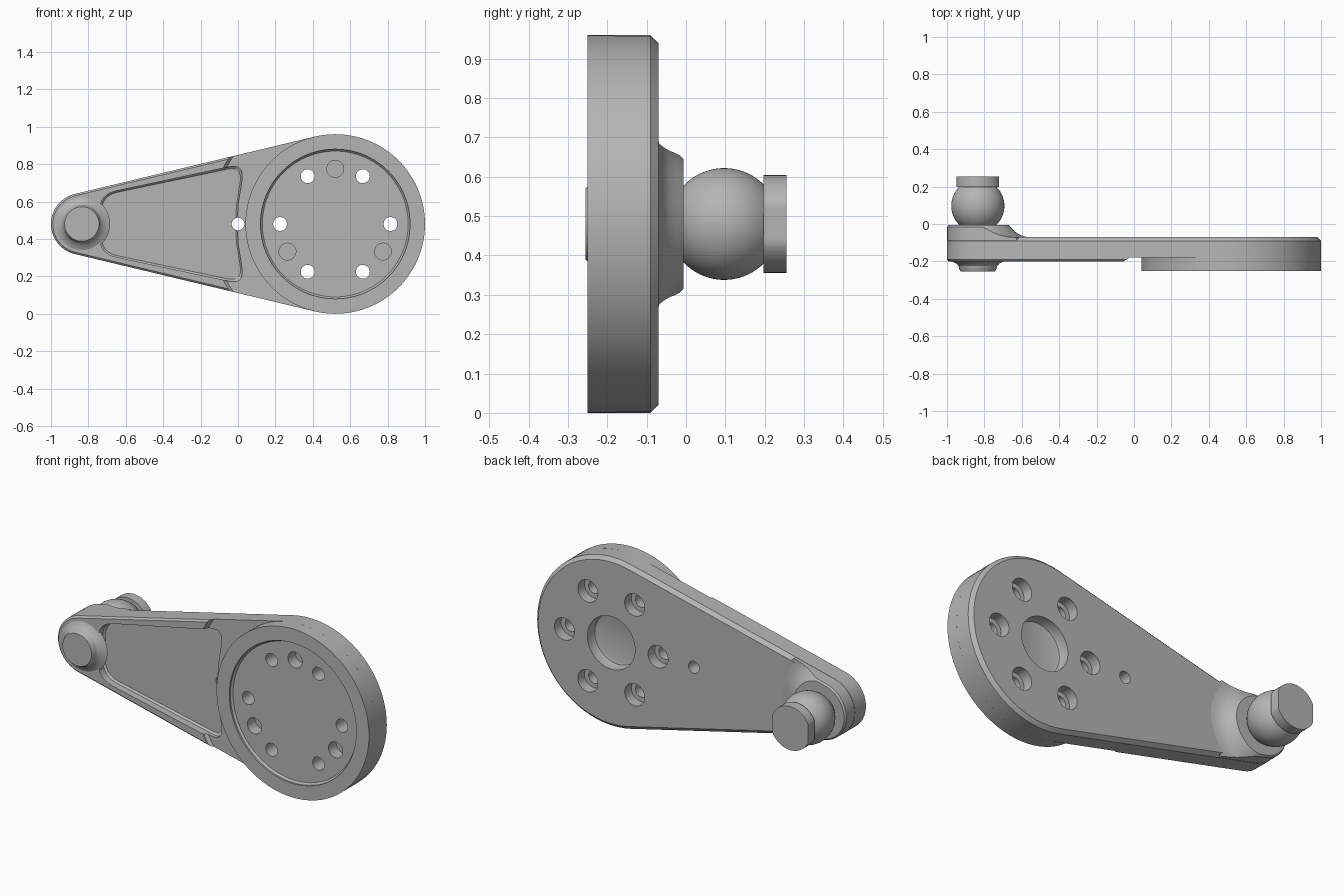
import bpy, bmesh, math

if "Cube" in bpy.data.objects:
    bpy.data.objects.remove(bpy.data.objects["Cube"])

ZC = 0.48                      # height of the centre line
BIG_X, BIG_R = 0.52, 0.48      # hub end
TIP_X, TIP_R = -0.835, 0.165   # ball stud end

grey = bpy.data.materials.new("metal_grey")
grey.diffuse_color = (0.46, 0.46, 0.46, 1)
grey.use_nodes = True
grey.node_tree.nodes["Principled BSDF"].inputs["Base Color"].default_value = grey.diffuse_color


def circle(cx, r, cz=ZC, n=64):
    return [(cx + r * math.cos(2 * math.pi * i / n),
             cz + r * math.sin(2 * math.pi * i / n)) for i in range(n)]


def hull(inset=0.0):
    """Outline around both end circles, moved inwards by inset."""
    phi = math.acos((TIP_R - BIG_R) / (BIG_X - TIP_X))
    pts = []
    for cx, r, a0, a1, n in ((BIG_X, BIG_R, -phi, phi, 40),
                             (TIP_X, TIP_R, phi, 2 * math.pi - phi, 28)):
        for i in range(n + 1):
            a = a0 + (a1 - a0) * i / n
            pts.append((cx + (r - inset) * math.cos(a), ZC + (r - inset) * math.sin(a)))
    return pts


def loft(name, rings):
    """Solid through (outline, y) rings stacked along y."""
    bm = bmesh.new()
    loops = [[bm.verts.new((x, y, z)) for x, z in pts] for pts, y in rings]
    n = len(loops[0])
    for a, b in zip(loops, loops[1:]):
        for i in range(n):
            j = (i + 1) % n
            bm.faces.new((a[i], a[j], b[j], b[i]))
    bm.faces.new(loops[0])
    bm.faces.new(loops[-1])
    bmesh.ops.recalc_face_normals(bm, faces=bm.faces[:])
    me = bpy.data.meshes.new(name)
    bm.to_mesh(me)
    bm.free()
    me.materials.append(grey)
    ob = bpy.data.objects.new(name, me)
    bpy.context.collection.objects.link(ob)
    return ob


def lathe(name, cx, profile, cz=ZC, n=64):
    return loft(name, [(circle(cx, r, cz, n), y) for r, y in profile])


def boolean(ob, tool, op='DIFFERENCE'):
    m = ob.modifiers.new("cut", 'BOOLEAN')
    m.operation, m.object, m.solver = op, tool, 'EXACT'
    bpy.context.view_layer.objects.active = ob
    bpy.ops.object.modifier_apply(modifier=m.name)


def remove(tools):
    for t in tools:
        bpy.data.objects.remove(t)


def rounded(corners, steps=6):
    """Round polygon corners given as (x, z, radius length)."""
    out = []
    for i, (x, z, d) in enumerate(corners):
        if d == 0:
            out.append((x, z))
            continue
        ends = []
        for q in (corners[i - 1], corners[(i + 1) % len(corners)]):
            l = math.hypot(q[0] - x, q[1] - z)
            ends.append((x + (q[0] - x) * d / l, z + (q[1] - z) * d / l))
        (ax, az), (bx, bz) = ends
        for k in range(steps + 1):
            t = k / steps
            out.append(((1 - t) ** 2 * ax + 2 * t * (1 - t) * x + t * t * bx,
                        (1 - t) ** 2 * az + 2 * t * (1 - t) * z + t * t * bz))
    return out


# Main parts: tapered arm plate with chamfered back, and the hub disc
arm = loft("arm", [(hull(0.01), -0.20), (hull(), -0.19), (hull(), -0.09), (hull(0.02), -0.07)])
hub = lathe("hub_disc", BIG_X, [(BIG_R, -0.25), (BIG_R, -0.18)], n=80)

# Step down of the arm front around the hub
step = lathe("step_cutter", BIG_X, [(0.67, -0.3), (0.67, -0.195), (0.655, -0.18)], n=96)
boolean(arm, step)

# Shallow pocket in the arm front
corners = [(-0.74, ZC - 0.158, 0.09), (0.03, ZC - 0.322, 0.08)]
corners += [(-0.005 + 0.5 * z * z, ZC + z, 0) for z in (-0.22, -0.11, 0, 0.11, 0.22)]
corners += [(0.03, ZC + 0.322, 0.08), (-0.74, ZC + 0.158, 0.09)]
outline = rounded(corners)
mid = (-0.35, ZC)
inner = [(mid[0] + (x - mid[0]) * 0.975, mid[1] + (z - mid[1]) * 0.96) for x, z in outline]
pocket = loft("pocket_cutter", [(outline, -0.3), (outline, -0.16), (inner, -0.15)])
boolean(arm, pocket)
remove([step, pocket])

# Hub face recess, screw holes, dowel holes and rear bore
tools = [lathe("recess", BIG_X, [(0.40, -0.3), (0.40, -0.24), (0.39, -0.23)], n=80),
         lathe("rear_bore", BIG_X, [(0.13, -0.135), (0.145, -0.13), (0.15, -0.115), (0.15, 0)]),
         lathe("pin_hole", 0.0, [(0.034, -0.3), (0.034, 0)], n=24)]
for k in range(6):
    a = math.radians(60 * k)
    tools.append(lathe("screw_hole", BIG_X + 0.295 * math.cos(a),
                       [(0.037, -0.3), (0.037, -0.13), (0.063, -0.13), (0.063, 0)],
                       ZC + 0.295 * math.sin(a), 32))
for k in range(3):
    a = math.radians(90 + 120 * k)
    tools.append(lathe("dowel_hole", BIG_X + 0.295 * math.cos(a),
                       [(0.045, -0.3), (0.045, -0.16)], ZC + 0.295 * math.sin(a), 32))
for t in tools:
    boolean(arm, t)
    boolean(hub, t)
remove(tools)

# Raised rear boss with a flared foot, trimmed to the arm outline
flare = [(0.30, -0.12), (0.30, -0.072), (0.255, -0.068), (0.225, -0.058), (0.20, -0.042),
         (0.18, -0.02), (0.165, -0.006)]
boss = lathe("rear_boss", TIP_X, flare)
trim = loft("trim", [(hull(0.001), -0.15), (hull(0.001), -0.016), (hull(0.01), -0.005)])
boolean(boss, trim, 'INTERSECT')
remove([trim])

# Front button on the tip
button = lathe("front_button", TIP_X, [(0.15, -0.195), (0.135, -0.202), (0.115, -0.212), (0.103, -0.225),
                                       (0.10, -0.238), (0.092, -0.255)])

# Ball stud
ball = lathe("ball", TIP_X, [(math.sqrt(0.142 ** 2 - (y - 0.097) ** 2), y) for y in
                             [0.097 + 0.142 * math.sin(math.radians(-62 + 107.5 * i / 24))
                              for i in range(25)]])

# Stud head: round with two side flats
flat = 0.113
head_outline = [(TIP_X + max(-flat, min(flat, x - TIP_X)), z) for x, z in circle(TIP_X, 0.124)]
head = loft("stud_head", [(head_outline, 0.197), (head_outline, 0.255)])

# Smooth round surfaces, keep hard edges
for ob in (arm, hub, boss, button, ball, head):
    bpy.ops.object.select_all(action='DESELECT')
    ob.select_set(True)
    bpy.context.view_layer.objects.active = ob
    bpy.ops.object.shade_smooth_by_angle(angle=math.radians(28))
